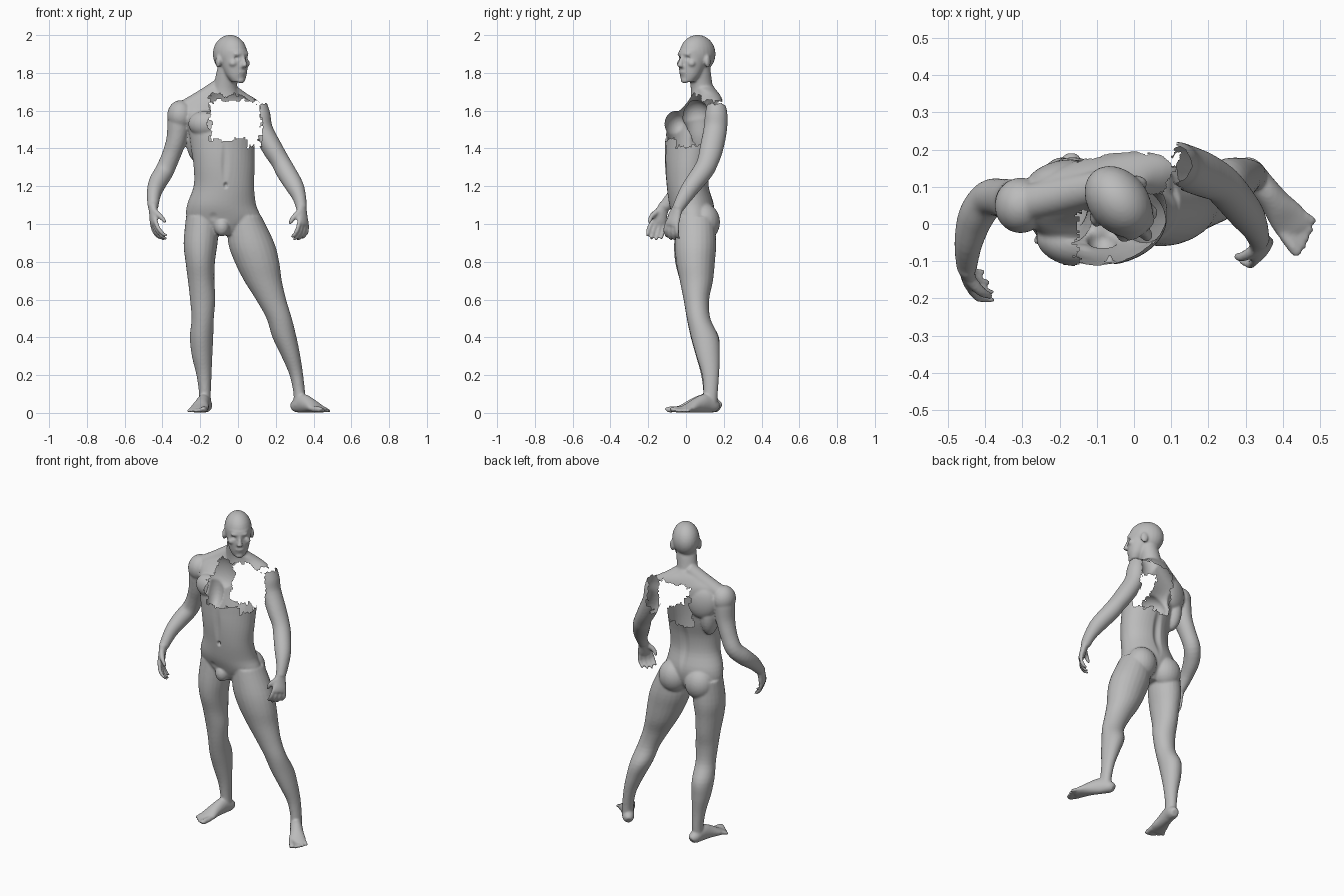
import bpy, bmesh, math
from mathutils import Vector, Matrix, noise

if "Cube" in bpy.data.objects:
    bpy.data.objects.remove(bpy.data.objects["Cube"])

skin = bpy.data.materials.new("plain grey")
skin.use_nodes = True
GREY = (0.5, 0.5, 0.5, 1)
skin.diffuse_color = GREY
skin.node_tree.nodes["Principled BSDF"].inputs["Base Color"].default_value = GREY


def tube(bm, secs, ref=None, m=Matrix(), n=24, steps=4):
    """Loft of ellipses (x, y, z, rx, ry, turn); flat rings unless ref gives a side direction."""
    secs = [Vector((*s, 0)[:6]) for s in secs]
    pts = []
    for i in range(len(secs) - 1):
        a, b = secs[i], secs[i + 1]
        p, q = secs[max(i - 1, 0)], secs[min(i + 2, len(secs) - 1)]
        for k in range(steps):
            t = k / steps
            pts.append(0.5 * (2 * a + (b - p) * t + (2 * p - 5 * a + 4 * b - q) * t * t
                              + (3 * a - p - 3 * b + q) * t ** 3))
    pts.append(secs[-1])
    rings = []
    for i, s in enumerate(pts):
        c, r = Vector(s[:3]), math.radians(s[5])
        u, v = Vector((math.cos(r), math.sin(r), 0)), Vector((-math.sin(r), math.cos(r), 0))
        if ref:
            t = (Vector(pts[min(i + 1, len(pts) - 1)][:3]) - Vector(pts[max(i - 1, 0)][:3])).normalized()
            u = Vector(ref)
            u = (u - t * u.dot(t)).normalized()
            v = t.cross(u)
        rings.append([bm.verts.new(m @ (c + u * s[3] * math.cos(w) + v * s[4] * math.sin(w)))
                      for w in (math.tau * k / n for k in range(n))])
    faces = [bm.faces.new((a[k], a[(k + 1) % n], b[(k + 1) % n], b[k]))
             for a, b in zip(rings, rings[1:]) for k in range(n)]
    faces += [bm.faces.new(rings[0]), bm.faces.new(rings[-1])]
    bmesh.ops.recalc_face_normals(bm, faces=faces)


def ball(bm, loc, size, turn=0, m=Matrix()):
    mat = m @ Matrix.LocRotScale(Vector(loc), Matrix.Rotation(math.radians(turn), 3, 'Z'), Vector(size))
    bmesh.ops.create_uvsphere(bm, u_segments=24, v_segments=16, radius=1, matrix=mat)


def hand(bm, wrist, down, across, curl):
    """Palm, four curled fingers and a thumb."""
    w, d, s, c = [Vector(v) for v in (wrist, down, across, curl)]
    d, s, c = d.normalized(), s.normalized(), c.normalized()
    tube(bm, [(*(w - d * .02), .028, .026), (*(w + d * .03), .036, .02),
              (*(w + d * .07), .043, .018), (*(w + d * .095), .04, .013)], ref=s)
    for i in range(4):
        length = (.8, .95, 1, .9)[i]
        p = w + d * .08 + s * (i - 1.5) * .022
        j = p + (d * .045 + c * .014 + s * (i - 1.5) * .005) * length
        k = j + (d * .028 + c * .026) * length
        e = k + (d * .008 + c * .024) * length
        tube(bm, [(*p, .012, .012), (*j, .0115, .0115), (*k, .010, .010), (*e, .007, .007)], ref=s, n=10)
    a, b = w + d * .02 + s * .02, w + d * .055 + s * .048 + c * .025
    e = b + d * .03 + s * .004 + c * .025
    tube(bm, [(*a, .017, .017), (*b, .014, .014), (*e, .009, .009)], ref=d.cross(s) + s, n=10)


def foot(bm, heel, toe):
    """Heel, arch and ball of the foot, then five toes."""
    h, t = Vector((*heel, 0)), Vector((*toe, 0))
    f = (t - h).normalized()
    side = Vector((-f.y, f.x, 0))
    length = (t - h).length
    tube(bm, [(*(h + f * length * k + Vector((0, 0, z))), rx, z)
              for k, z, rx in ((0, .024, .02), (.08, .036, .034), (.28, .05, .036),
                               (.5, .04, .04), (.7, .025, .05), (.85, .015, .048))], ref=side)
    inner = side if h.x < 0 else -side
    for i in range(5):
        r = (.017, .012, .011, .011, .011)[i]
        p = h + f * length * .78 + inner * (.034 - .019 * i)
        e = h + f * (length * (1, .99, .96, .92, .87)[i]) + inner * (.036 - .021 * i)
        tube(bm, [(p.x, p.y, .02, r, r), (e.x, e.y, r, r, r * .9),
                  (e.x + f.x * .008, e.y + f.y * .008, r * .8, r * .5, r * .5)], ref=side, n=10)


def dent(bm, loc, radius, push):
    """Soft push of the surface round a point."""
    for v in bm.verts:
        q = sum(((v.co[i] - loc[i]) / radius[i]) ** 2 for i in range(3))
        if q < 1:
            v.co += Vector(push) * (1 - q) ** 2


def fuse(name, bm, torn, dents=()):
    """Merge overlapping parts into one skin, dent it and tear away faces by a rule."""
    me = bpy.data.meshes.new(name)
    bm.to_mesh(me)
    bm.free()
    ob = bpy.data.objects.new(name, me)
    bpy.context.collection.objects.link(ob)
    mod = ob.modifiers.new("merge", 'REMESH')
    mod.mode, mod.voxel_size = 'VOXEL', .0065
    mod = ob.modifiers.new("soften", 'SMOOTH')
    mod.factor, mod.iterations = .5, 5
    dg = bpy.context.evaluated_depsgraph_get()
    skin_mesh = bpy.data.meshes.new_from_object(ob.evaluated_get(dg))
    ob.modifiers.clear()
    ob.data = skin_mesh
    bpy.data.meshes.remove(me)
    skin_mesh.name = name
    bm = bmesh.new()
    bm.from_mesh(skin_mesh)
    for d in dents:
        dent(bm, *d)
    gone = [f for f in bm.faces if torn(f.calc_center_median())]
    bmesh.ops.delete(bm, geom=gone, context='FACES')
    for f in bm.faces:
        f.smooth = True
    bm.to_mesh(skin_mesh)
    bm.free()
    skin_mesh.materials.clear()
    skin_mesh.materials.append(skin)


def jag(p):
    return noise.noise(p * 28) * .022 + noise.noise(p * 70) * .012


# Torso
b = bmesh.new()
tube(b, [(-.08, .03, .94, .05, .06), (-.075, .04, .98, .14, .085), (-.075, .04, 1.03, .195, .105),
         (-.087, .03, 1.1, .183, .118), (-.075, .01, 1.2, .16, .112), (-.073, .008, 1.3, .162, .118, 6),
         (-.08, .02, 1.4, .17, .13, 10), (-.085, .035, 1.5, .18, .135, 14), (-.09, .07, 1.58, .2, .115, 14),
         (-.085, .1, 1.64, .21, .085, 14), (-.08, .105, 1.69, .13, .065, 14), (-.07, .09, 1.73, .06, .055)], n=40)
ball(b, (-.17, -.05, 1.53), (.095, .062, .07), -14)
ball(b, (-.22, .07, 1.46), (.055, .075, .13), 14)
ball(b, (-.2, .125, 1.55), (.09, .045, .1), 14)
for x in (-.165, .02):
    ball(b, (x, .095, 1.01), (.092, .085, .1))
ball(b, (-.085, -.04, .985), (.04, .04, .05))

# Neck and right shoulder
tube(b, [(-.065, .1, 1.66, .085, .075), (-.068, .085, 1.72, .064, .06), (-.055, .072, 1.8, .06, .06),
         (-.045, .065, 1.85, .055, .06)])
tube(b, [(-.09, .1, 1.73, .045, .045), (-.18, .08, 1.665, .05, .05), (-.29, .055, 1.6, .05, .05)], ref=(0, 1, 0))
ball(b, (-.305, .05, 1.575), (.07, .075, .08))

# Head, turned towards its left
H = Matrix.Translation((-.037, .055, 1.87)) @ Matrix.Rotation(math.radians(40), 4, 'Z')
ball(b, (0, .008, .03), (.08, .105, .101), m=H)
tube(b, [(0, -.02, .05, .07, .08), (0, -.026, 0, .07, .075), (0, -.032, -.04, .066, .07),
         (0, -.045, -.085, .054, .052), (0, -.058, -.118, .034, .032)], m=H)
tube(b, [(0, -.095, .02, .009, .012), (0, -.108, -.012, .012, .014), (0, -.113, -.033, .018, .016),
         (0, -.1, -.042, .014, .01)], m=H, n=12)
ball(b, (0, -.088, .03), (.05, .016, .012), m=H)
ball(b, (0, -.094, -.066), (.026, .011, .007), m=H)
ball(b, (0, -.09, -.078), (.022, .011, .007), m=H)
ball(b, (0, -.082, -.11), (.024, .016, .016), m=H)
for s in (-1, 1):
    ball(b, (s * .045, -.07, -.02), (.022, .022, .018), m=H)
    ball(b, (s * .08, .012, -.01), (.012, .022, .034), s * 20, m=H)

# Right arm
tube(b, [(-.3, .06, 1.6, .05, .055), (-.31, .055, 1.55, .062, .066), (-.325, .06, 1.45, .054, .06),
         (-.355, .07, 1.36, .049, .052), (-.39, .068, 1.28, .05, .05), (-.425, .02, 1.22, .048, .05),
         (-.445, -.05, 1.16, .038, .042), (-.45, -.115, 1.09, .028, .03)], ref=(1, 0, 0))
hand(b, (-.45, -.122, 1.082), (.05, -.32, -.95), (.25, -.9, .3), (1, .05, -.2))

# Legs
tube(b, [(-.185, .05, 1.04, .09, .1), (-.198, .045, .9, .09, .108), (-.2, .042, .8, .078, .1),
         (-.195, .05, .7, .07, .083), (-.187, .053, .6, .067, .066), (-.187, .065, .5, .059, .061),
         (-.193, .1, .4, .062, .075), (-.19, .115, .3, .054, .062), (-.18, .125, .2, .04, .045),
         (-.175, .13, .1, .031, .038), (-.175, .125, .04, .034, .04)])
tube(b, [(.035, .05, 1.04, .09, .1), (.07, .05, .9, .122, .11), (.1, .05, .8, .118, .103),
         (.132, .055, .7, .1, .088), (.175, .055, .6, .08, .068), (.218, .067, .5, .067, .062),
         (.246, .1, .4, .064, .073), (.28, .117, .3, .05, .062), (.309, .13, .2, .036, .045),
         (.325, .13, .1, .031, .038), (.325, .125, .04, .034, .04)])
foot(b, (-.165, .18), (-.22, -.09))
foot(b, (.295, .165), (.465, -.05))


def body_torn(p):
    j = jag(p)
    if p.z > 1.72 or p.x < -.15 + j:
        return False
    if p.y < .08:
        low = 1.445 if p.x < .05 else 1.41
        return low + j < p.z < 1.685 + j
    return p.x > .13 + j and p.z > 1.4 or 1.38 + j < p.z < 1.65 + j


# Eye sockets, navel, spine, chest and belly lines
back = H.to_3x3() @ Vector((0, 1, 0))
eyes = [(H @ Vector((s * .033, -.088, .008)), (.02, .02, .014), back * .012) for s in (-1, 1)]
fuse("body", b, body_torn, eyes + [
    ((-.065, -.1, 1.205), (.013, .05, .02), (0, .02, 0)),
    ((-.07, -.11, 1.32), (.025, .05, .13), (0, .007, 0)),
    ((-.075, .13, 1.25), (.035, .08, .2), (0, -.014, 0)),
    ((-.13, -.02, 1.04), (.03, .12, .03), (0, .006, 0))])

# Left arm, an open shell at the shoulder
b = bmesh.new()
tube(b, [(.11, .16, 1.65, .04, .045), (.115, .16, 1.58, .056, .06), (.13, .155, 1.5, .055, .062),
         (.182, .135, 1.4, .054, .062), (.225, .115, 1.33, .05, .056), (.252, .09, 1.28, .052, .054),
         (.3, .03, 1.2, .048, .048), (.325, -.01, 1.14, .036, .04), (.337, -.045, 1.08, .028, .03)], ref=(1, 0, 0))
hand(b, (.337, -.047, 1.08), (.1, -.32, -.95), (-.6, -.75, .2), (-.75, .5, -.2))
fuse("left_arm", b, lambda p: p.z > 1.41 and p.x < .12 + jag(p) or p.z > 1.635 + jag(p))
